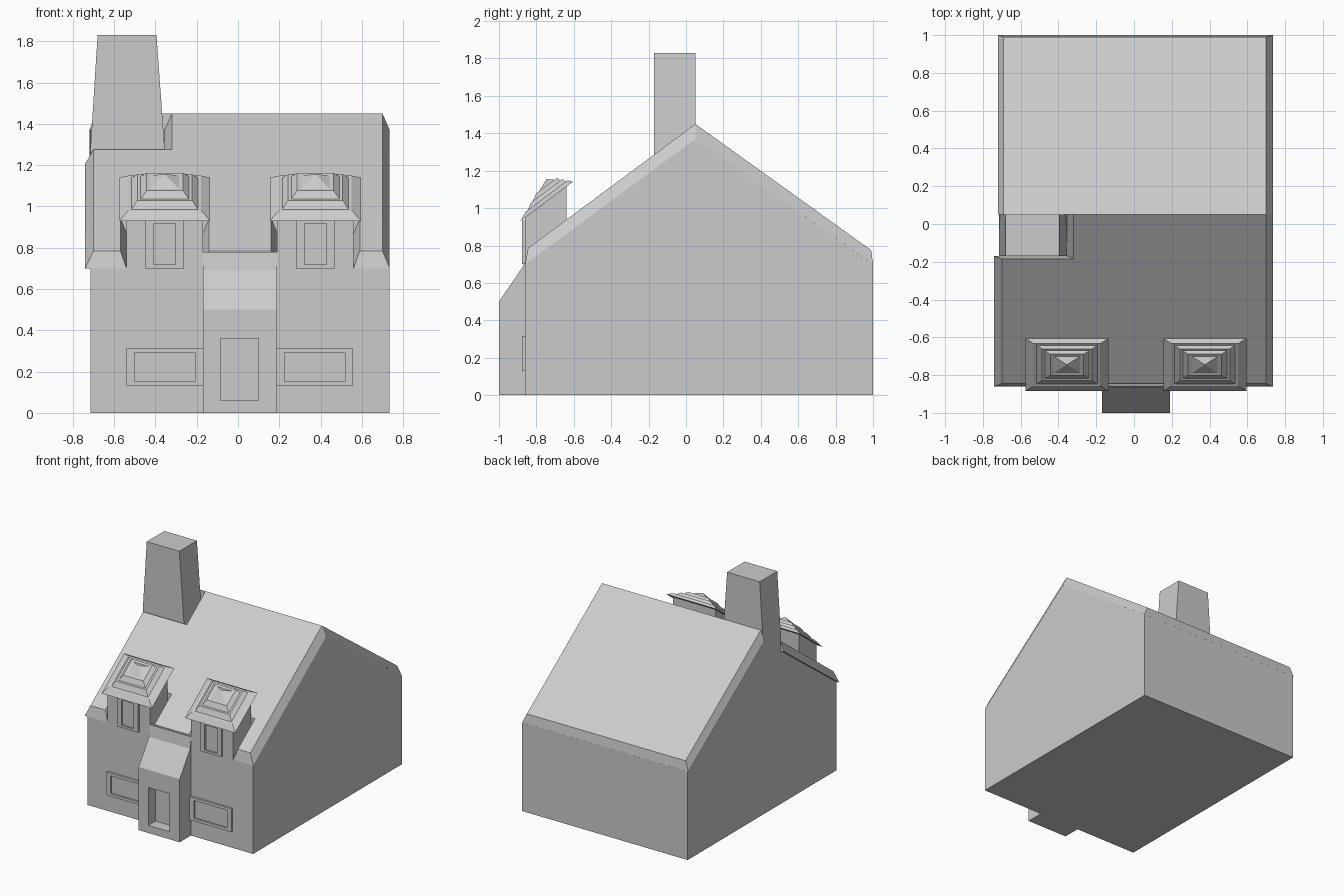
import bpy, bmesh

if "Cube" in bpy.data.objects:
    bpy.data.objects.remove(bpy.data.objects["Cube"], do_unlink=True)

stone = bpy.data.materials.new("pale_grey")
stone.use_nodes = True
grey = (0.6, 0.6, 0.6, 1)
stone.diffuse_color = grey
stone.node_tree.nodes["Principled BSDF"].inputs["Base Color"].default_value = grey


def loft(name, rings):
    """Closed solid skinned through rings of equal point count."""
    bm = bmesh.new()
    loops = [[bm.verts.new(p) for p in ring] for ring in rings]
    n = len(loops[0])
    for a, b in zip(loops, loops[1:]):
        for i in range(n):
            j = (i + 1) % n
            bm.faces.new((a[i], a[j], b[j], b[i]))
    bm.faces.new(loops[0])
    bm.faces.new(loops[-1])
    bmesh.ops.recalc_face_normals(bm, faces=bm.faces)
    mesh = bpy.data.meshes.new(name)
    bm.to_mesh(mesh)
    bm.free()
    mesh.materials.append(stone)
    obj = bpy.data.objects.new(name, mesh)
    bpy.context.collection.objects.link(obj)
    return obj


def prism(name, profile, x0, x1):
    """Side profile of (y, z) points extended across x."""
    return loft(name, [[(x, y, z) for y, z in profile] for x in (x0, x1)])


def level(x, y, z):
    """Horizontal rectangle from x and y ranges."""
    return [(x[0], y[0], z), (x[1], y[0], z), (x[1], y[1], z), (x[0], y[1], z)]


def upright(x, z, y):
    """Rectangle facing the front."""
    return [(x[0], y, z[0]), (x[1], y, z[0]), (x[1], y, z[1]), (x[0], y, z[1])]


RIDGE = 0.05


def under(y):
    return 0.70 + 0.736 * (y + 0.86) if y <= RIDGE else 1.37 - 0.705 * (y - RIDGE)


def over(y):
    return 0.785 + 0.743 * (y + 0.845) if y <= RIDGE else 1.45 - 0.718 * (y - RIDGE)


def roof_slab(name, low_x, low_y, top_x, top_y):
    """Sloping roof panel with its edges bevelled between the two planes."""
    low = [(x, y, under(y)) for x, y, _ in level(low_x, low_y, 0)]
    top = [(x, y, over(y)) for x, y, _ in level(top_x, top_y, 0)]
    return loft(name, [low, top])


def window(name, x, z, border_x, border_z):
    """Raised frame with a sunken pane."""
    ix = (x[0] + border_x, x[1] - border_x)
    iz = (z[0] + border_z, z[1] - border_z)
    return loft(name, [upright(x, z, -0.85), upright(x, z, -0.876),
                       upright(ix, iz, -0.876), upright(ix, iz, -0.862)])


# Walls with gables
prism("house_walls", [(-0.86, 0), (1, 0), (1, 0.70), (RIDGE, 1.37), (-0.86, 0.70)],
      -0.715, 0.735)

# Roof, with gaps at the eaves for the dormers and a notch for the chimney
eave, eave_top = (-0.86, -0.63), (-0.845, -0.63)
roof_slab("roof_eave_right", (-0.74, -0.54), eave, (-0.70, -0.57), eave_top)
roof_slab("roof_eave_middle", (-0.17, 0.19), eave, (-0.14, 0.16), eave_top)
roof_slab("roof_eave_left", (0.56, 0.735), eave, (0.59, 0.70), eave_top)
roof_slab("roof_front", (-0.74, 0.735), (-0.63, -0.17), (-0.70, 0.70), (-0.63, -0.185))
roof_slab("roof_front_upper", (-0.355, 0.735), (-0.185, RIDGE),
          (-0.32, 0.70), (-0.185, RIDGE))
roof_slab("roof_back", (-0.72, 0.735), (RIDGE, 1), (-0.69, 0.70), (RIDGE, 0.99))

# Chimney, rising flush from the gable and narrowing upwards
stack_y = (-0.17, RIDGE)
loft("chimney", [level((-0.715, -0.355), stack_y, 1.1),
                 level((-0.715, -0.355), stack_y, 1.28),
                 level((-0.68, -0.395), stack_y, 1.83)])

# Porch with a sunken doorway
porch = prism("porch", [(-1, 0), (-0.84, 0), (-0.84, 0.78), (-0.858, 0.78),
                        (-0.87, 0.69), (-1, 0.5)], -0.17, 0.19)
door_x, door_z = (-0.085, 0.10), (0.06, 0.36)
cutter = loft("doorway_cutter", [upright(door_x, door_z, -1.1),
                                 upright(door_x, door_z, -0.91)])
cutter.hide_render = True
cutter.hide_viewport = True
cut = porch.modifiers.new("doorway", "BOOLEAN")
cut.operation = "DIFFERENCE"
cut.solver = "EXACT"
cut.object = cutter

# Dormers: walls, window and a tilted stepped hip roof
STEPS = [(1, 0), (0.8, 0.03), (0.73, 0.028), (0.6, 0.058), (0.53, 0.056),
         (0.4, 0.085), (0.31, 0.083), (0.01, 0.12)]
for side, cx in (("right", -0.355), ("left", 0.375)):
    prism("dormer_walls_" + side,
          [(-0.86, 0.70), (-0.64, 0.85), (-0.64, 1.115), (-0.86, 0.95)],
          cx - 0.185, cx + 0.185)
    window("dormer_window_" + side, (cx - 0.093, cx + 0.093), (0.70, 0.935), 0.04, 0.018)
    rings = []
    for f, h in STEPS:
        flat = level((cx - 0.22 * f, cx + 0.22 * f),
                     (-0.745 - 0.14 * f, -0.745 + 0.14 * f), 0)
        rings.append([(x, y, 1.035 + h + 0.75 * (y + 0.745)) for x, y, _ in flat])
    loft("dormer_roof_" + side, rings)

# Ground floor windows
window("ground_window_right", (-0.54, -0.17), (0.13, 0.315), 0.038, 0.022)
window("ground_window_left", (0.19, 0.555), (0.13, 0.315), 0.036, 0.022)
